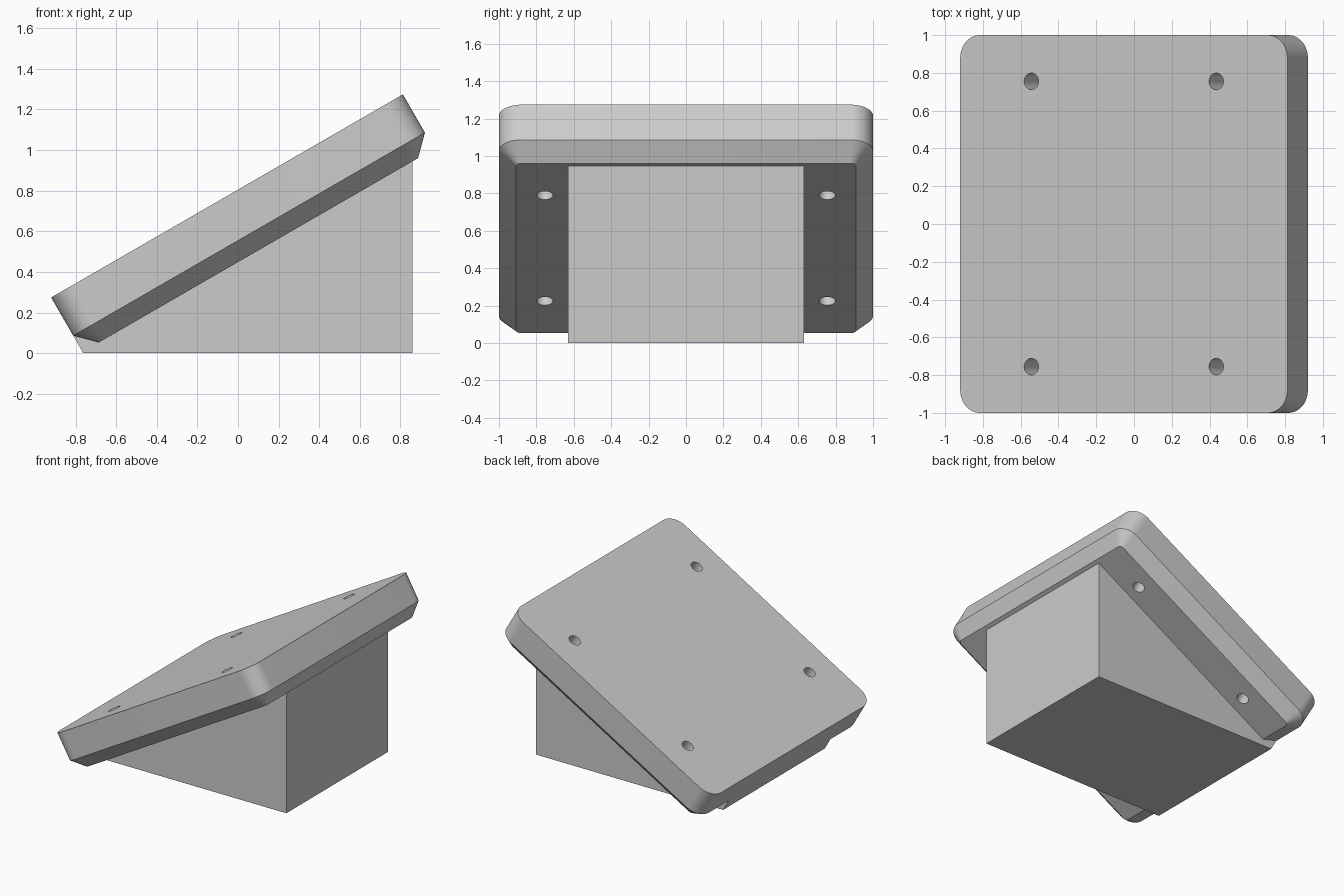
import bpy
import bmesh
from math import radians, cos, sin, pi
from mathutils import Matrix

if "Cube" in bpy.data.objects:
    bpy.data.objects.remove(bpy.data.objects["Cube"], do_unlink=True)

TILT = radians(30)
HALF = 1.0        # half side of the square plate
CORNER = 0.12     # plan corner radius
EDGE = 0.217      # height of the straight rim
CHAMFER = 0.092   # underside chamfer
PLACE = Matrix.Translation((-0.054, 0, 0.774)) @ Matrix.Rotation(-TILT, 4, 'Y')

grey = bpy.data.materials.new("light grey")
grey.use_nodes = True
grey.diffuse_color = (0.6, 0.6, 0.6, 1)
grey.node_tree.nodes["Principled BSDF"].inputs["Base Color"].default_value = (0.6, 0.6, 0.6, 1)


def make_object(name, bm):
    bmesh.ops.recalc_face_normals(bm, faces=bm.faces)
    mesh = bpy.data.meshes.new(name)
    bm.to_mesh(mesh)
    bm.free()
    mesh.materials.append(grey)
    obj = bpy.data.objects.new(name, mesh)
    bpy.context.collection.objects.link(obj)
    return obj


def loft(bm, rings):
    """Skin a stack of matching closed rings and cap both ends."""
    loops = [[bm.verts.new(p) for p in ring] for ring in rings]
    n = len(loops[0])
    for a, b in zip(loops, loops[1:]):
        for i in range(n):
            bm.faces.new((a[i], a[(i + 1) % n], b[(i + 1) % n], b[i]))
    bm.faces.new(loops[0])
    bm.faces.new(loops[-1])


def rounded_square(inset, z, steps=12):
    centre = HALF - CORNER
    radius = CORNER - inset
    points = []
    for q, (sx, sy) in enumerate([(1, 1), (-1, 1), (-1, -1), (1, -1)]):
        for i in range(steps + 1):
            a = (q + i / steps) * pi / 2
            points.append((sx * centre + radius * cos(a), sy * centre + radius * sin(a), z))
    return points


# Sloping plate with rounded corners and a chamfered underside
bm = bmesh.new()
loft(bm, [rounded_square(0, 0), rounded_square(0, -EDGE),
          rounded_square(CHAMFER, -EDGE - CHAMFER)])
plate = make_object("sloping_plate", bm)

# Four screw holes square to the plate
bm = bmesh.new()
for u in (-0.565, 0.565):
    for v in (-0.755, 0.755):
        bmesh.ops.create_cone(bm, cap_ends=True, segments=32, radius1=0.044, radius2=0.044,
                              depth=1, matrix=Matrix.Translation((u, v, -0.15)))
cutter = make_object("hole_cutter", bm)
cutter.hide_render = True

bpy.context.view_layer.objects.active = plate
cut = plate.modifiers.new("holes", 'BOOLEAN')
cut.operation = 'DIFFERENCE'
cut.solver = 'EXACT'
cut.object = cutter
bpy.ops.object.modifier_apply(modifier=cut.name)
bpy.data.objects.remove(cutter, do_unlink=True)

plate.matrix_world = PLACE
bpy.ops.object.select_all(action='DESELECT')
plate.select_set(True)
bpy.ops.object.shade_smooth_by_angle(angle=radians(30))

# Wedge base, its low end flush with the end of the plate
profile = [(-0.762, 0), (0.86, 0), (0.86, 0.99), (-0.811, 0.086)]
bm = bmesh.new()
loft(bm, [[(x, y, z) for x, z in profile] for y in (-0.63, 0.63)])
make_object("wedge_base", bm)
